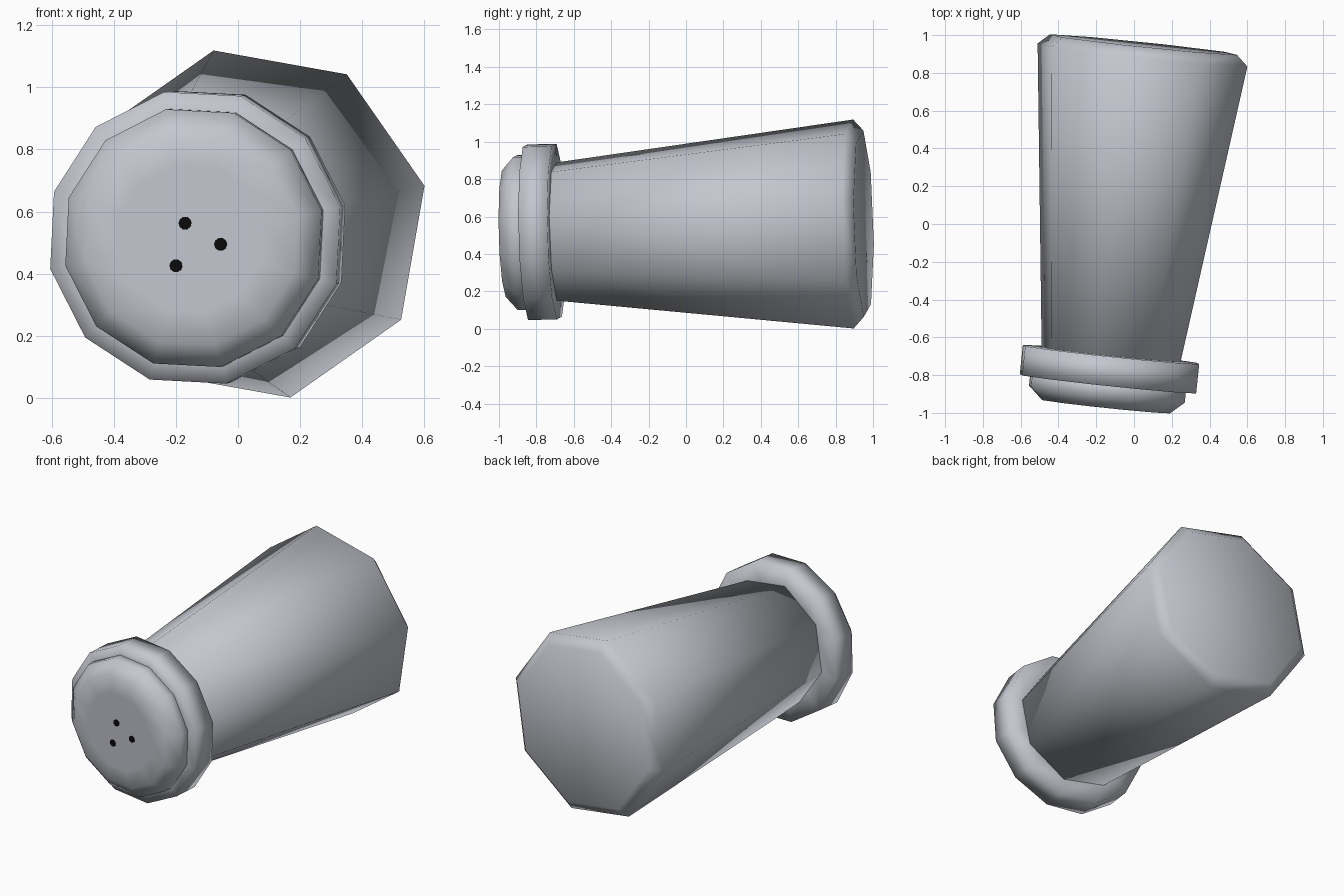
import bpy, bmesh, math
from mathutils import Vector

if "Cube" in bpy.data.objects:
    bpy.data.objects.remove(bpy.data.objects["Cube"])

# Tilted axis of the shaker, running from the cap (front) to the base (back)
ORIGIN = Vector((0.045, 0.895, 0.56))
AXIS = Vector((0.105, 1.0, 0.0255)).normalized()
U = AXIS.cross(Vector((0, 0, 1))).normalized()
V = U.cross(AXIS).normalized()


def material(name, rgb):
    m = bpy.data.materials.new(name)
    m.diffuse_color = (*rgb, 1)
    m.use_nodes = True
    m.node_tree.nodes["Principled BSDF"].inputs["Base Color"].default_value = m.diffuse_color
    return m


def turned(name, profile, sides, turn, mat, offset=(0, 0), smooth=True):
    """Loft (distance along axis, radius) rings into a closed solid."""
    bm = bmesh.new()
    rings = []
    for s, r in profile:
        ring = []
        for i in range(sides):
            a = math.radians(turn) + math.tau * i / sides
            ring.append(bm.verts.new(ORIGIN + AXIS * s
                                     + U * (offset[0] + r * math.cos(a))
                                     + V * (offset[1] + r * math.sin(a))))
        rings.append(ring)
    for a, b in zip(rings, rings[1:]):
        for i in range(sides):
            j = (i + 1) % sides
            bm.faces.new((a[i], a[j], b[j], b[i]))
    bm.faces.new(rings[0])
    bm.faces.new(rings[-1])
    bmesh.ops.recalc_face_normals(bm, faces=bm.faces)
    for f in bm.faces:
        f.smooth = smooth
    mesh = bpy.data.meshes.new(name)
    bm.to_mesh(mesh)
    bm.free()
    mesh.materials.append(mat)
    ob = bpy.data.objects.new(name, mesh)
    bpy.context.collection.objects.link(ob)
    return ob


grey = material("pale_grey", (0.55, 0.57, 0.62))
black = material("hole_black", (0.003, 0.003, 0.003))

# Octagonal tapered body with a bevelled base
turned("body", [(0.055, 0.51), (0, 0.572), (-1.65, 0.372)], 8, 12.4, grey)

# Twelve-sided cap: wide collar and rounded top
turned("cap_collar", [(-1.595, 0.36), (-1.595, 0.48), (-1.751, 0.48), (-1.751, 0.40)],
       12, 12, grey)
turned("cap_top", [(-1.72, 0.424), (-1.806, 0.424), (-1.871, 0.35), (-1.871, 0.24)],
       12, 12, grey)

# Three pouring holes as thin dark plates
for n, pos in enumerate([(-0.02, 0.05), (0.095, -0.018), (-0.05, -0.087)], 1):
    turned(f"pour_hole_{n}", [(-1.868, 0.021), (-1.875, 0.021)], 10, 0, black, pos, False)
